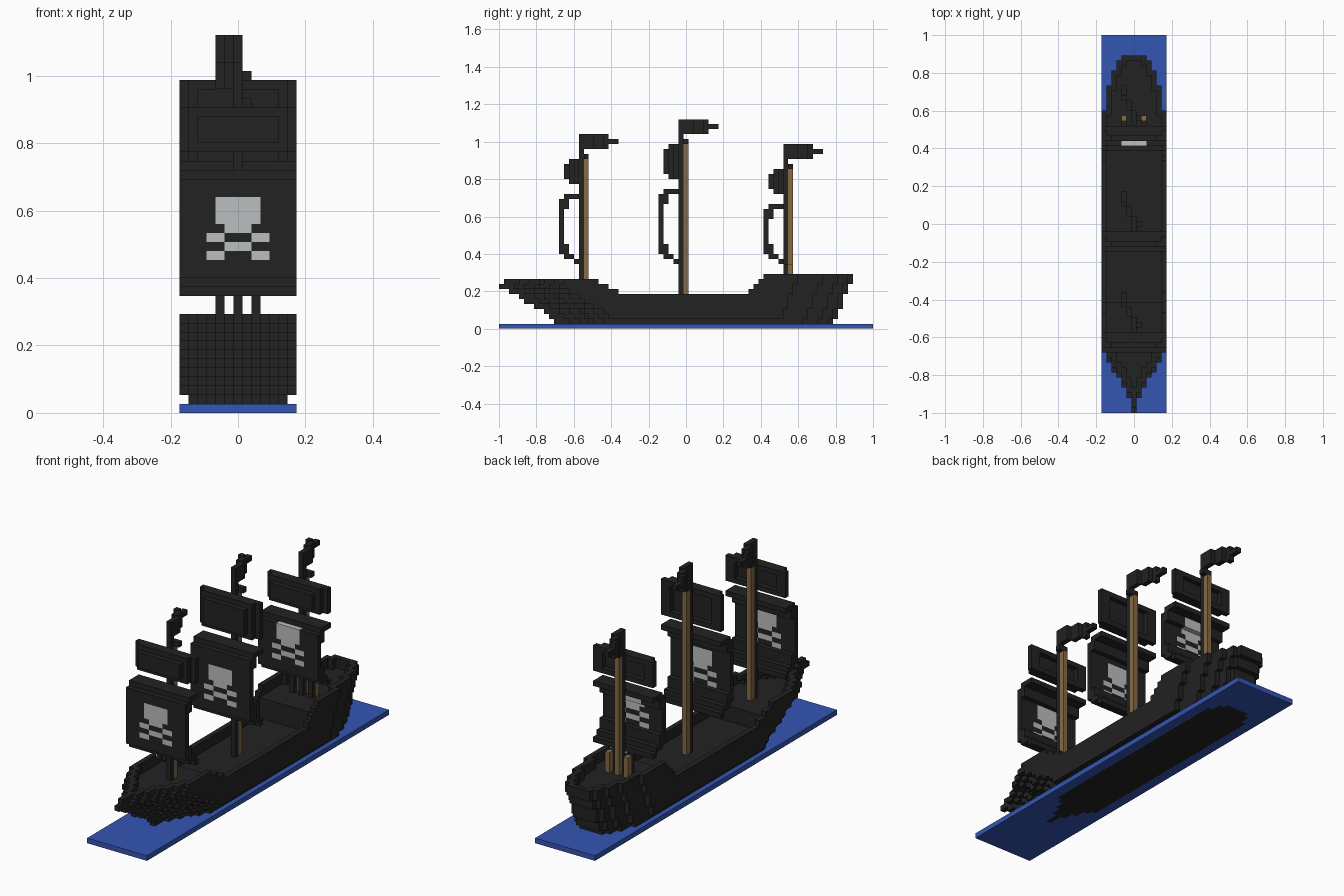
import bpy
import bmesh
from mathutils import Matrix, Vector

cube = bpy.data.objects.get("Cube")
if cube:
    bpy.data.objects.remove(cube, do_unlink=True)

UNIT = 2 / 75          # block edge length
LENGTH, HALF = 75, 6   # blocks along y, blocks either side of the centre line


def material(name, rgb):
    m = bpy.data.materials.new(name)
    m.use_nodes = True
    m.diffuse_color = (*rgb, 1)
    m.node_tree.nodes["Principled BSDF"].inputs["Base Color"].default_value = (*rgb, 1)
    return m


BLACK, BLUE, BROWN, GREY = range(4)
MATERIALS = [
    material("black", (0.016, 0.016, 0.016)),
    material("sea blue", (0.033, 0.092, 0.45)),
    material("wood brown", (0.24, 0.145, 0.06)),
    material("bone grey", (0.5, 0.52, 0.52)),
]
SIDES = [Vector(s) for s in
         ((1, 0, 0), (-1, 0, 0), (0, 1, 0), (0, -1, 0), (0, 0, 1), (0, 0, -1))]


def build(name, cells):
    """Turn a {(x, y, z): colour} dictionary of blocks into one outer shell."""
    bm = bmesh.new()
    for cell, colour in cells.items():
        centre = Vector(cell) + Vector((0, 0.5 - LENGTH / 2, 0.5))
        for side in SIDES:
            if tuple(int(a + b) for a, b in zip(cell, side)) in cells:
                continue
            u = Vector((side.y, side.z, side.x)) / 2
            v = side.cross(u)
            mid = centre + side / 2
            corners = (mid - u - v, mid + u - v, mid + u + v, mid - u + v)
            face = bm.faces.new([bm.verts.new(c * UNIT) for c in corners])
            face.material_index = colour
    bmesh.ops.remove_doubles(bm, verts=bm.verts, dist=UNIT / 100)
    bmesh.ops.recalc_face_normals(bm, faces=bm.faces)
    mesh = bpy.data.meshes.new(name)
    bm.to_mesh(mesh)
    bm.free()
    for m in MATERIALS:
        mesh.materials.append(m)
    obj = bpy.data.objects.new(name, mesh)
    bpy.context.collection.objects.link(obj)
    return obj


def fill(cells, xs, ys, zs, colour=BLACK):
    for x in xs:
        for y in ys:
            for z in zs:
                cells[x, y, z] = colour


def step(value, limits):
    """Count how many limits the value has reached."""
    return sum(value >= limit for limit in limits)


# Hull: each layer has its own bow start and stern end
BOW = [13, 11, 10, 9, 7, 5, 4, 2, 0, 1, 1]
STERN = [67, 67, 68, 68, 69, 69, 69, 70, 70, 71, 71]


def half_width(y, z):
    bow, stern = y - BOW[z], STERN[z] - y
    if bow < 0 or stern < 1:
        return -1
    widest = {0: 4, 1: 5}.get(z, HALF)
    return min(widest, step(bow, (3, 5, 7, 8, 10, 12)),
               2 + step(stern, (2, 4, 7, 12)))


def rail_height(y):
    return 10 - step(y, (20, 22, 24)) + step(y, (50, 51, 52, 53))


def deck_height(y):
    return 8 if y < 22 else 5 if y < 52 else 9


hull = {}
for z in range(len(BOW)):
    for y in range(LENGTH):
        if z >= rail_height(y):
            continue
        half = half_width(y, z)
        inner = min(half_width(y + k, z) for k in (-1, 0, 1)) - 1
        for x in range(-half, half + 1):
            if z < deck_height(y) or abs(x) > inner:
                hull[x, y, z] = BLACK
build("hull", hull)

# Sea slab around the bottom of the hull
sea = {}
fill(sea, range(-HALF, HALF + 1), range(LENGTH), [0], BLUE)
build("sea", {c: k for c, k in sea.items() if c not in hull})


# Emblem: half widths as (nearest x, farthest x) for each layer
EMBLEM = {17: (2, 3), 18: (0, 1), 19: (2, 3), 20: (0, 1),
          21: (0, 2), 22: (0, 2), 23: (0, 2)}
SAIL_FOOT = 13
ACROSS = range(-HALF, HALF + 1)


def lower_sail(name, mast, top):
    cells = {}
    for z in range(SAIL_FOOT, top):
        up, down = z - SAIL_FOOT, top - 1 - z
        # Billow: nearest and farthest block in front of the mast
        if up == 0:
            near, far = 1, 1
        elif up == 1:
            near, far = 2, 3
        elif down == 0:
            near, far = 1, 3
        else:
            near, far = (3 if up < 4 or down < 3 else 4), 4
        fill(cells, ACROSS, range(mast - far, mast - near + 1), [z])
        if z in EMBLEM:
            low, high = EMBLEM[z]
            for x in ACROSS:
                if low <= abs(x) <= high:
                    fill(cells, [x], range(mast - far, mast - near + 1), [z], GREY)
    build(name, cells)


def upper_sail(name, mast, bottom, top):
    cells = {}
    for z in range(bottom, top):
        edge = z in (bottom, top - 1)
        for x in ACROSS:
            far = min(2 if edge else 3, 7 - abs(x))
            near = 1 if edge else max(1, far - 1)
            fill(cells, [x], range(mast - far, mast - near + 1), [z])
    build(name, cells)


def rig(name, mast, lower_top, upper_bottom, top):
    """Mast, flag and two sails; top is the height of the wooden pole."""
    deck = deck_height(mast)
    pole = {}
    fill(pole, [0], [mast], range(deck, top + 5))
    fill(pole, [0], [mast + 1], range(deck, top), BROWN)
    fill(pole, [0, 1], [mast + 1], [top])
    build(name + "_mast", pole)

    # Flag waves sideways and ends in a thin tail
    flag = {}
    for k in range(1, 8):
        x = -step(k, (3, 5))
        fill(flag, [x], [mast + k], range(top + 2, top + 5) if k < 6 else [top + 3])
    build(name + "_flag", flag)

    lower_sail(name + "_lower_sail", mast, lower_top)
    upper_sail(name + "_upper_sail", mast, upper_bottom, top)


rig("fore", 16, 27, 29, 34)
rig("main", 36, 28, 30, 37)
rig("aft", 57, 25, 27, 32)

# Short posts either side of the aft mast
for label, x in (("left", 2), ("right", -2)):
    post = {}
    fill(post, [x], [57], range(9, 13))
    fill(post, [x], [58], range(9, 13), BROWN)
    build(label + "_post", post)
